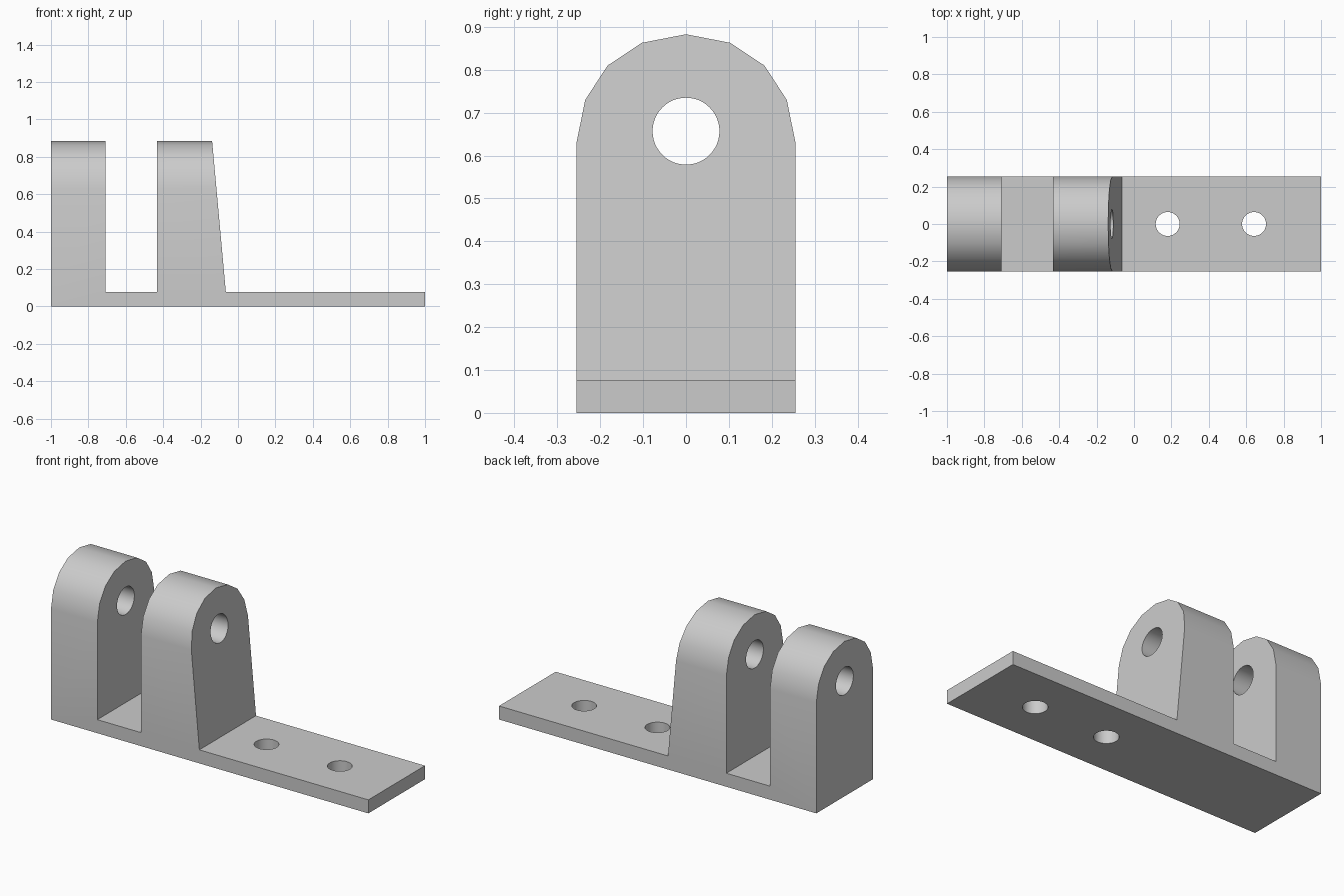
import bpy
import bmesh
from math import radians
from mathutils import Matrix, Vector

if "Cube" in bpy.data.objects:
    bpy.data.objects.remove(bpy.data.objects["Cube"], do_unlink=True)

grey = bpy.data.materials.new("plain grey")
grey.use_nodes = True
colour = (0.6, 0.6, 0.6, 1)
grey.diffuse_color = colour
grey.node_tree.nodes["Principled BSDF"].inputs["Base Color"].default_value = colour


def make_object(name, bm):
    bmesh.ops.recalc_face_normals(bm, faces=bm.faces)
    mesh = bpy.data.meshes.new(name)
    bm.to_mesh(mesh)
    bm.free()
    mesh.materials.append(grey)
    obj = bpy.data.objects.new(name, mesh)
    bpy.context.collection.objects.link(obj)
    return obj


def prism(name, points, sweep):
    bm = bmesh.new()
    face = bm.faces.new([bm.verts.new(p) for p in points])
    new = bmesh.ops.extrude_face_region(bm, geom=[face])["geom"]
    verts = [v for v in new if isinstance(v, bmesh.types.BMVert)]
    bmesh.ops.translate(bm, verts=verts, vec=Vector(sweep))
    return make_object(name, bm)


def drill(name, centre, radius, depth, turn=0):
    bm = bmesh.new()
    matrix = Matrix.Translation(centre) @ Matrix.Rotation(radians(turn), 4, 'Y')
    bmesh.ops.create_cone(bm, cap_ends=True, segments=48, radius1=radius,
                          radius2=radius, depth=depth, matrix=matrix)
    return make_object(name, bm)


def cut(obj, cutter, operation):
    cutter.hide_render = True
    mod = obj.modifiers.new(cutter.name, 'BOOLEAN')
    mod.object = cutter
    mod.operation = operation
    mod.solver = 'EXACT'
    bpy.context.view_layer.objects.active = obj
    bpy.ops.object.modifier_apply(modifier=mod.name)
    bpy.data.objects.remove(cutter, do_unlink=True)


# Bracket side outline: foot plate, tapered lug, slot and end lug
base = 0.077
outline = [(-1, 0), (1, 0), (1, base), (-0.065, base), (-0.149, 1),
           (-0.433, 1), (-0.433, base), (-0.708, base), (-0.708, 1), (-1, 1)]
bracket = prism("clevis_bracket", [(x, -0.4, z) for x, z in outline], (0, 0.8, 0))

# Rounded end outline trims the width and the lug tops
half = [(0.255, -0.1), (0.255, 0.632), (0.235, 0.73), (0.183, 0.81), (0.103, 0.863)]
arch = half + [(0, 0.883)] + [(-y, z) for y, z in reversed(half)]
cut(bracket, prism("arch_trim", [(-1.2, y, z) for y, z in arch], (2.4, 0, 0)), 'INTERSECT')

# Pin bore through both lugs, and two screw holes in the foot plate
cut(bracket, drill("pin_bore", (-0.5, 0, 0.657), 0.078, 1.6, 90), 'DIFFERENCE')
for x in (0.18, 0.642):
    cut(bracket, drill("screw_hole", (x, 0, 0), 0.064, 0.4), 'DIFFERENCE')

bpy.ops.object.select_all(action='DESELECT')
bracket.select_set(True)
bpy.context.view_layer.objects.active = bracket
bpy.ops.object.shade_smooth_by_angle(angle=radians(30))
